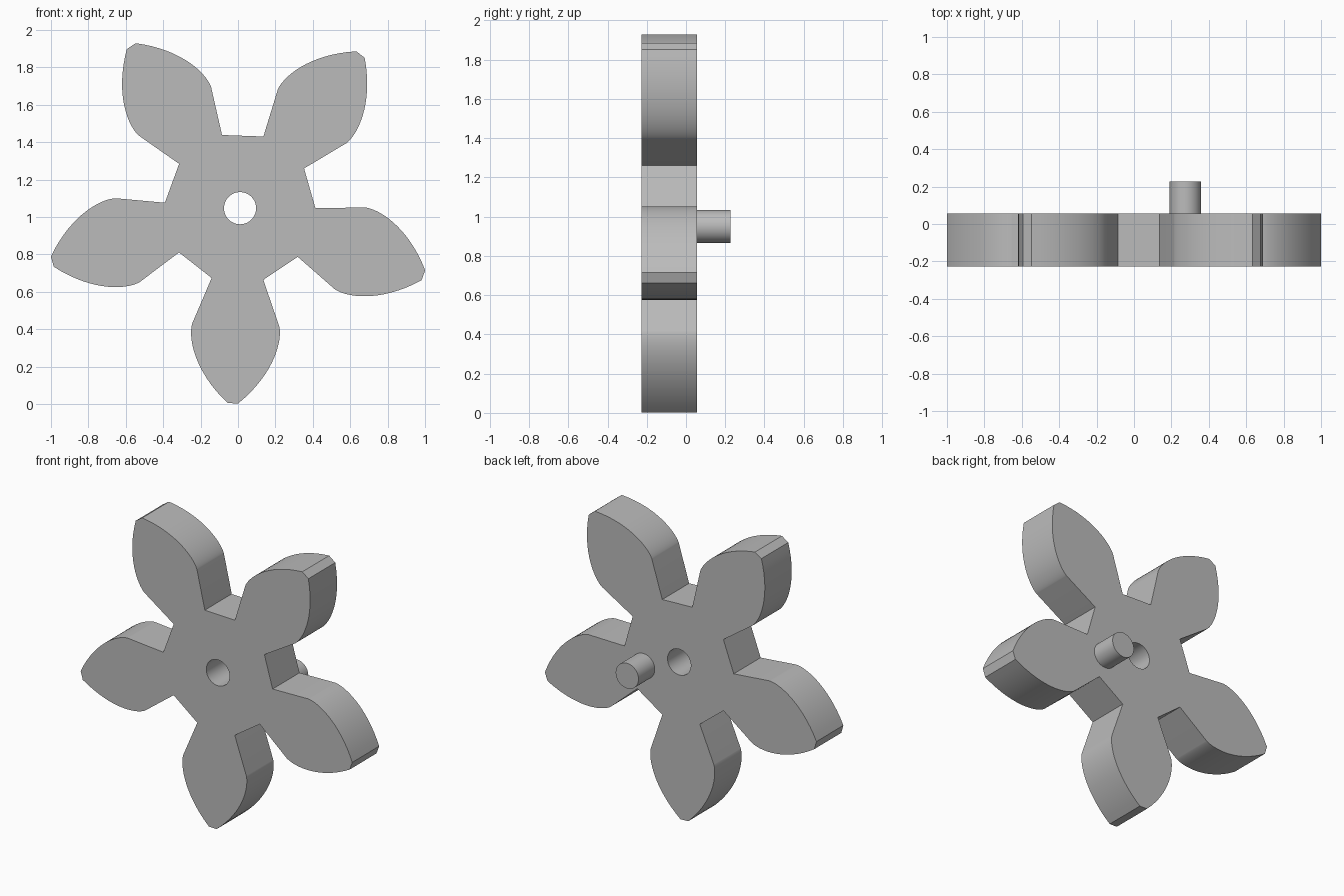
import bpy, bmesh, math

cube = bpy.data.objects.get("Cube")
if cube:
    bpy.data.objects.remove(cube, do_unlink=True)

CENTER = (0.011, 1.047)
TEETH = 5
AXIS = math.radians(267.9)          # direction of the lowest tooth
ROOT_R, BASE_R, TIP_R = 0.403, 0.665, 1.044
ROOT_HALF, BASE_HALF = 0.35, 0.357  # half angles of a tooth
FRONT, BACK, PEG_END = -0.227, 0.056, 0.227
STEPS = 20

grey = bpy.data.materials.new("plain grey")
grey.use_nodes = True
grey.diffuse_color = (0.5, 0.5, 0.5, 1)
grey.node_tree.nodes["Principled BSDF"].inputs["Base Color"].default_value = (0.5, 0.5, 0.5, 1)


def prism(name, outline, y0, y1):
    """Extrude an x-z outline along y."""
    bm = bmesh.new()
    face = bm.faces.new([bm.verts.new((x, y0, z)) for x, z in outline])
    new = bmesh.ops.extrude_face_region(bm, geom=[face], use_keep_orig=True)
    moved = [v for v in new["geom"] if isinstance(v, bmesh.types.BMVert)]
    bmesh.ops.translate(bm, verts=moved, vec=(0, y1 - y0, 0))
    bmesh.ops.recalc_face_normals(bm, faces=bm.faces)
    mesh = bpy.data.meshes.new(name)
    bm.to_mesh(mesh)
    bm.free()
    mesh.materials.append(grey)
    obj = bpy.data.objects.new(name, mesh)
    bpy.context.collection.objects.link(obj)
    return obj


def polar(r, a, c=CENTER):
    return (c[0] + r * math.cos(a), c[1] + r * math.sin(a))


def circle(c, r, n=48):
    return [polar(r, 2 * math.pi * i / n, c) for i in range(n)]


def smooth(obj):
    bpy.ops.object.select_all(action='DESELECT')
    obj.select_set(True)
    bpy.context.view_layer.objects.active = obj
    bpy.ops.object.shade_smooth_by_angle(angle=math.radians(20))


# Involute flank as (radius, half angle), from the root to the tip
flank = [(ROOT_R, ROOT_HALF)]
t_max = math.sqrt((TIP_R / BASE_R) ** 2 - 1)
for i in range(STEPS + 1):
    t = t_max * i / STEPS
    flank.append((BASE_R * math.hypot(1, t), BASE_HALF - (t - math.atan(t))))

# Gear outline, tooth by tooth
outline = []
for k in range(TEETH):
    a = AXIS + 2 * math.pi * k / TEETH
    outline += [polar(r, a - h) for r, h in flank]
    outline += [polar(r, a + h) for r, h in reversed(flank)]
gear = prism("gear_wheel", outline, FRONT, BACK)

# Axle hole
cutter = prism("axle_hole_cutter", circle(CENTER, 0.086), FRONT - 0.1, BACK + 0.1)
cutter.hide_render = True
cut = gear.modifiers.new("axle_hole", 'BOOLEAN')
cut.operation = 'DIFFERENCE'
cut.solver = 'EXACT'
cut.object = cutter
bpy.context.view_layer.objects.active = gear
bpy.ops.object.modifier_apply(modifier=cut.name)
bpy.data.objects.remove(cutter, do_unlink=True)
smooth(gear)

# Crank peg on the back
peg = prism("crank_peg", circle((0.275, 0.95), 0.084), BACK - 0.02, PEG_END)
smooth(peg)
